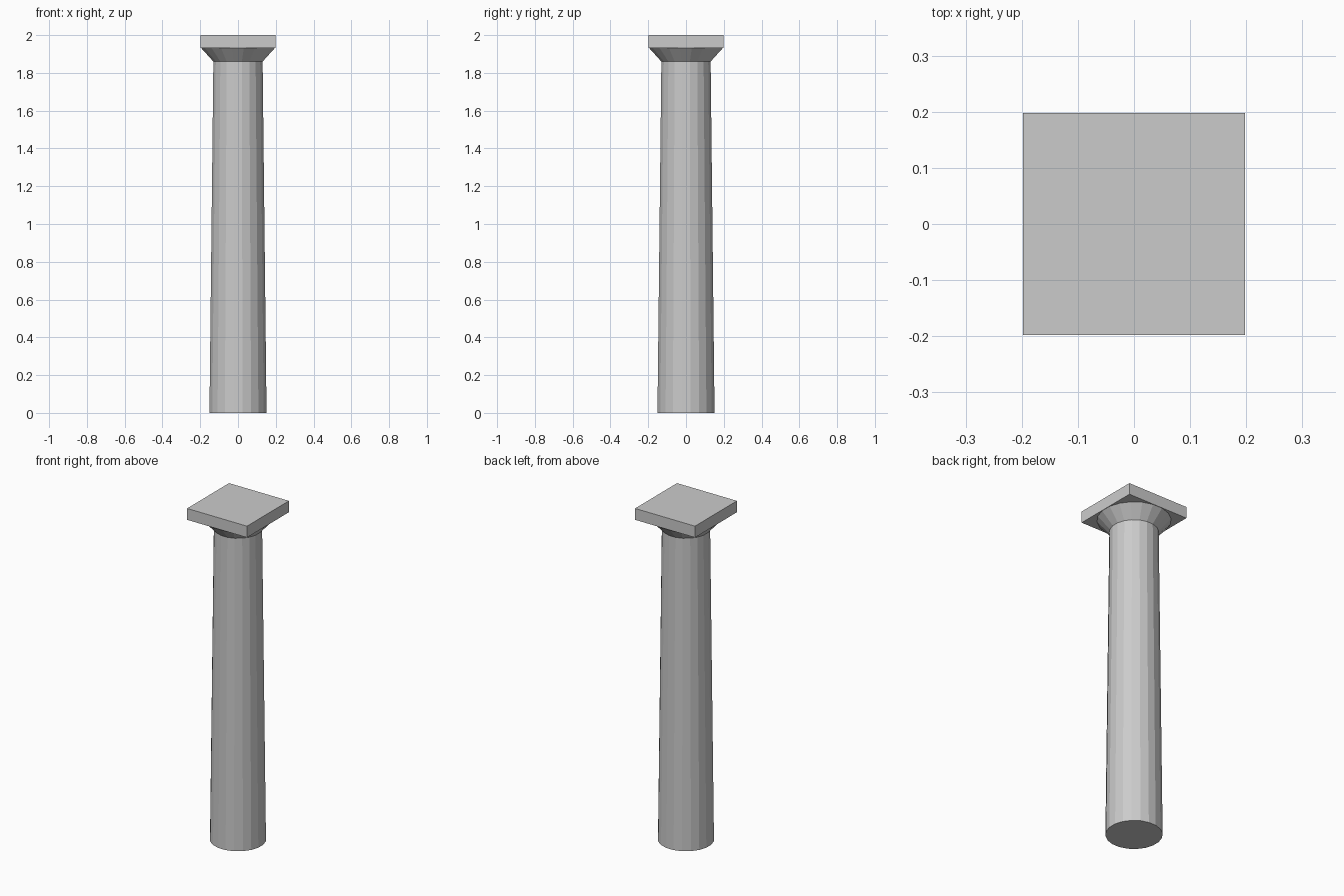
import bpy, bmesh, math

cube = bpy.data.objects.get("Cube")
if cube:
    bpy.data.objects.remove(cube, do_unlink=True)

SIDES = 20
stone = bpy.data.materials.new("pale_grey_stone")
stone.use_nodes = True
colour = (0.6, 0.6, 0.6, 1)
stone.diffuse_color = colour
stone.node_tree.nodes["Principled BSDF"].inputs["Base Color"].default_value = colour


def frustum(name, sides, r_low, r_high, z_low, z_high):
    """Flat-shaded tapered prism with a flat side facing each axis."""
    mesh = bpy.data.meshes.new(name)
    bm = bmesh.new()
    rings = []
    for radius, z in ((r_low, z_low), (r_high, z_high)):
        angles = [math.tau * (i + 0.5) / sides for i in range(sides)]
        rings.append([bm.verts.new((radius * math.cos(a), radius * math.sin(a), z))
                      for a in angles])
    low, high = rings
    for i in range(sides):
        j = (i + 1) % sides
        bm.faces.new((low[i], low[j], high[j], high[i]))
    bm.faces.new(low[::-1])
    bm.faces.new(high)
    bm.to_mesh(mesh)
    bm.free()
    mesh.materials.append(stone)
    obj = bpy.data.objects.new(name, mesh)
    bpy.context.collection.objects.link(obj)
    return obj


# Tapered shaft, flared cushion and square slab
frustum("shaft", SIDES, 0.153, 0.132, 0, 1.86)
frustum("flared_capital", SIDES, 0.132, 0.198, 1.86, 1.932)
half_diagonal = 0.198 * math.sqrt(2)
frustum("square_slab", 4, half_diagonal, half_diagonal, 1.932, 2)
